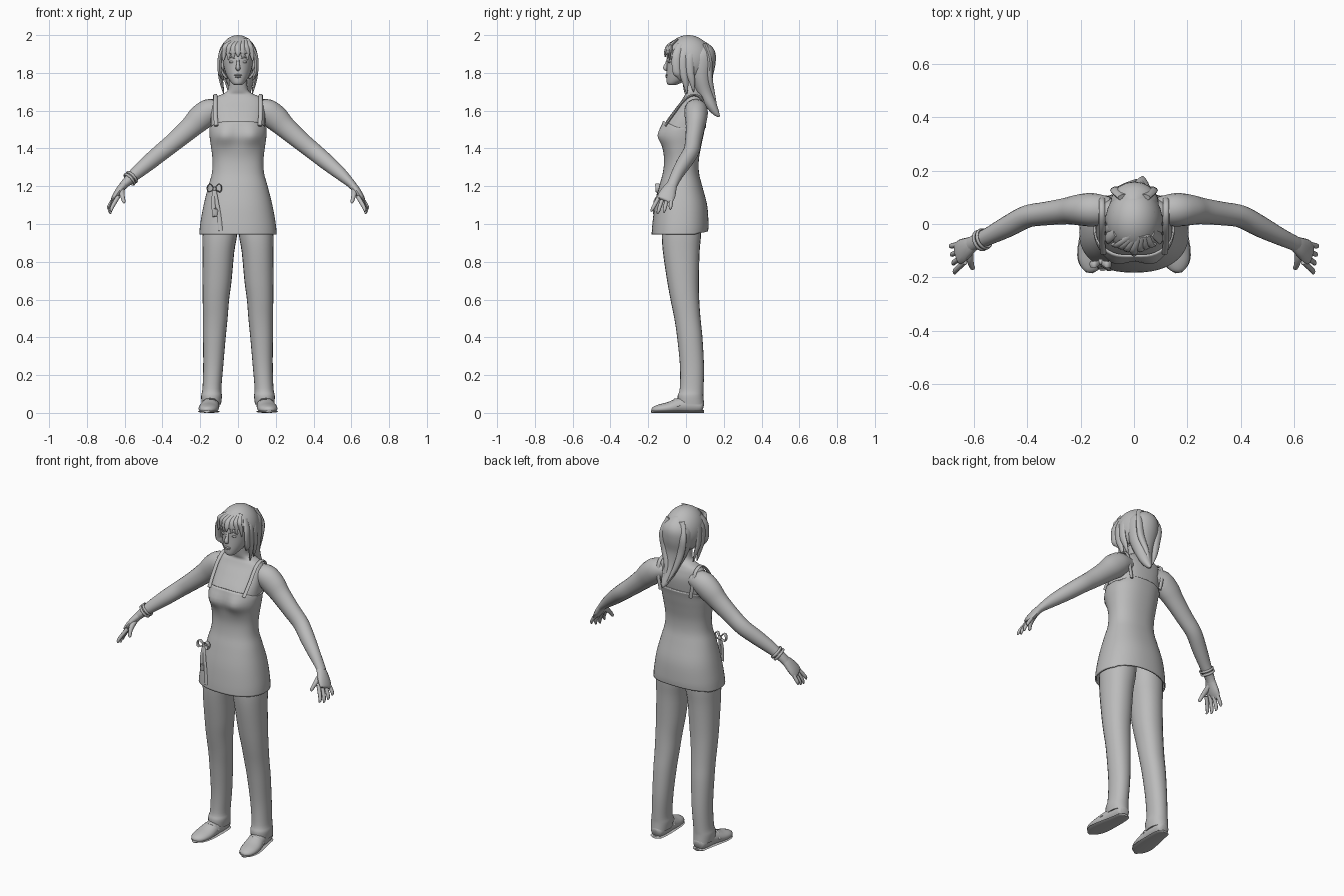
import bpy, bmesh, math
from mathutils import Vector

grey = bpy.data.materials.new("plain grey")
grey.diffuse_color = (0.5, 0.5, 0.5, 1)


def finish(name, bm, thickness=0):
    bmesh.ops.recalc_face_normals(bm, faces=bm.faces)
    me = bpy.data.meshes.new(name)
    bm.to_mesh(me)
    bm.free()
    me.materials.append(grey)
    ob = bpy.data.objects.new(name, me)
    bpy.context.collection.objects.link(ob)
    bpy.context.view_layer.objects.active = ob
    ob.select_set(True)
    bpy.ops.object.shade_smooth_by_angle(angle=math.radians(50))
    ob.select_set(False)
    if thickness:
        mod = ob.modifiers.new("thickness", 'SOLIDIFY')
        mod.thickness = thickness
        mod.offset = -1
    return ob


def spline(rows, steps):
    """Smooth interpolation through rows of numbers."""
    out = []
    for i in range(len(rows) - 1):
        a, b, c, d = (rows[max(0, min(len(rows) - 1, k))] for k in range(i - 1, i + 3))
        for s in range(steps):
            t = s / steps
            out.append([0.5 * (2*q + (r-p)*t + (2*p-5*q+4*r-u)*t*t + (3*q-p-3*r+u)*t**3)
                        for p, q, r, u in zip(a, b, c, d)])
    return out + [list(rows[-1])]


def skin_rings(name, rings, caps=True, closed=False, thickness=0):
    bm = bmesh.new()
    vs = [[bm.verts.new(p) for p in ring] for ring in rings]
    n = len(vs[0])
    pairs = list(zip(vs, vs[1:])) + ([(vs[-1], vs[0])] if closed else [])
    for a, b in pairs:
        for i in range(n):
            j = (i + 1) % n
            bm.faces.new((a[i], a[j], b[j], b[i]))
    if caps and not closed:
        bm.faces.new(vs[0])
        bm.faces.new(vs[-1])
    return finish(name, bm, thickness)


def stack(name, rows, n=32, power=2, steps=4, side=1, shape=None, caps=True, thickness=0):
    """Level sections: z, centre x, half width, front y, back y."""
    rings = []
    for z, cx, hw, yf, yb in spline(rows, steps):
        ring = []
        for i in range(n):
            a = 2 * math.pi * i / n
            c, s = math.cos(a), math.sin(a)
            x = cx + hw * math.copysign(abs(c) ** (2 / power), c)
            y = (yf + yb) / 2 + (yb - yf) / 2 * math.copysign(abs(s) ** (2 / power), s)
            p = Vector((x, y, z))
            if shape:
                p = shape(p)
            ring.append((p.x * side, p.y, p.z))
        rings.append(ring)
    return skin_rings(name, rings, caps, thickness=thickness)


def tube(name, rows, ref=(0, 1, 0), n=14, steps=4, side=1, floor=None, closed=False):
    """Sections across a path: x, y, z, radius along ref, other radius."""
    pts = spline(rows + rows[:1] if closed else rows, steps)
    if closed:
        pts.pop()
    rings, ref, m = [], Vector(ref), len(pts)
    for k, p in enumerate(pts):
        lo, hi = ((k - 1) % m, (k + 1) % m) if closed else (max(k - 1, 0), min(k + 1, m - 1))
        t = (Vector(pts[hi][:3]) - Vector(pts[lo][:3])).normalized()
        u = (ref - t * ref.dot(t)).normalized()
        v = t.cross(u)
        ring = []
        for i in range(n):
            a = 2 * math.pi * i / n
            q = Vector(p[:3]) + u * math.cos(a) * p[3] + v * math.sin(a) * p[4]
            ring.append((q.x * side, q.y, q.z if floor is None else max(q.z, floor)))
        rings.append(ring)
    return skin_rings(name, rings, closed=closed)


def ball(name, loc, scale, keep=None, thickness=0, u=20, v=14):
    bm = bmesh.new()
    bmesh.ops.create_uvsphere(bm, u_segments=u, v_segments=v, radius=1)
    for p in bm.verts:
        p.co = Vector(a + b * c for a, b, c in zip(loc, scale, p.co))
    if keep:
        drop = [f for f in bm.faces if not keep(f.calc_center_median())]
        bmesh.ops.delete(bm, geom=drop, context='FACES')
    return finish(name, bm, thickness)


def bust(p):
    if p.y < 0:
        p.y -= 0.022 * math.exp(-((abs(p.x) - 0.075) / 0.05) ** 2 - ((p.z - 1.47) / 0.055) ** 2)
    return p


def tunic_shape(p):
    p = bust(p)
    if p.z > 1.5:   # lower armholes and back edge
        p.z -= (p.z - 1.5) * (0.8 * min(1, abs(p.x) / 0.15) ** 4 + (0.3 if p.y > 0.03 else 0))
    if p.z < 1.0 and p.y > 0.05:   # hem rises a little behind
        p.z += (1.0 - p.z) * 0.3 * (1 - (p.x / 0.21) ** 2)
    return p


# Upper body and neck
stack("chest_and_neck", [
    (1.36, 0, .125, -.105, .062), (1.45, 0, .142, -.125, .083), (1.53, 0, .145, -.112, .1),
    (1.6, 0, .143, -.065, .107), (1.645, 0, .138, -.03, .1), (1.67, 0, .122, -.014, .092),
    (1.687, 0, .085, -.006, .085), (1.71, 0, .053, -.012, .07), (1.77, 0, .047, -.022, .062)],
    power=2.4, shape=bust)

# Tunic
stack("tunic", [
    (.945, 0, .205, -.182, .117), (1.0, 0, .2, -.178, .119), (1.1, 0, .182, -.165, .112),
    (1.2, 0, .157, -.142, .086), (1.27, 0, .138, -.123, .069), (1.34, 0, .135, -.116, .068),
    (1.41, 0, .143, -.125, .08), (1.47, 0, .151, -.137, .093), (1.545, 0, .152, -.122, .107)],
    n=48, power=2.3, shape=tunic_shape, caps=False, thickness=.008)

for s, label in ((1, "left"), (-1, "right")):
    # Shoulder strap
    tube(label + "_strap", [
        (.115, -.11, 1.52, .011, .006), (.12, -.06, 1.59, .011, .006), (.12, -.01, 1.655, .011, .006),
        (.12, .04, 1.683, .011, .006), (.12, .085, 1.66, .011, .006), (.115, .1, 1.59, .011, .006),
        (.1, .1, 1.51, .011, .006)], ref=(1, 0, 0), n=8, side=s)
    # Trouser leg
    stack(label + "_trouser_leg", [
        (1.06, .09, .088, -.12, .08), (.95, .096, .092, -.128, .08), (.85, .104, .084, -.122, .072),
        (.7, .111, .077, -.1, .068), (.6, .117, .07, -.082, .07), (.5, .12, .065, -.062, .077),
        (.4, .125, .06, -.047, .087), (.25, .131, .053, -.032, .095), (.13, .138, .05, -.033, .093),
        (.09, .14, .055, -.044, .092), (.045, .141, .051, -.042, .096)],
        n=24, power=2.2, side=s)
    # Shoe, sole and instep strap
    tube(label + "_shoe", [
        (.14, .093, .035, .015, .015), (.14, .08, .037, .036, .036), (.142, .03, .04, .044, .045),
        (.147, -.03, .038, .047, .043), (.155, -.09, .026, .053, .032), (.161, -.14, .02, .047, .025),
        (.165, -.17, .016, .029, .017), (.166, -.181, .013, .008, .006)],
        ref=(1, 0, 0), n=20, side=s, floor=.004)
    tube(label + "_sole", [
        (.14, .096, .007, .018, .007), (.14, .08, .007, .038, .007), (.142, .02, .007, .046, .007),
        (.155, -.09, .007, .056, .007), (.162, -.15, .007, .046, .007), (.166, -.183, .007, .012, .007)],
        ref=(1, 0, 0), n=12, side=s)
    tube(label + "_shoe_strap", [
        (.102, -.035, .04, .01, .004), (.12, -.05, .068, .01, .004), (.15, -.054, .073, .01, .004),
        (.18, -.05, .062, .01, .004), (.197, -.04, .035, .01, .004)], n=8, side=s)
    # Arm
    tube(label + "_arm", [
        (.09, .05, 1.61, .05, .045), (.15, .053, 1.597, .062, .066), (.2, .053, 1.56, .059, .068),
        (.25, .049, 1.512, .05, .058), (.33, .039, 1.442, .044, .05), (.4, .028, 1.385, .042, .046),
        (.47, -.008, 1.327, .04, .042), (.54, -.044, 1.268, .033, .034), (.592, -.068, 1.22, .029, .024),
        (.61, -.077, 1.2, .029, .021)], n=20, side=s)
    # Hand
    tube(label + "_palm", [
        (.598, -.07, 1.214, .026, .02), (.62, -.085, 1.188, .036, .021),
        (.643, -.1, 1.155, .045, .019), (.66, -.11, 1.13, .042, .013), (.664, -.113, 1.124, .03, .006)],
        side=s)
    for k, name in enumerate(("little", "ring", "middle", "index")):
        y, spread = -.076 - .022 * k, -.008 - .012 * k
        drop = (.052, .068, .074, .062)[k]
        x = .661 - .005 * k
        tube(f"{label}_{name}_finger", [
            (x - .012, y, 1.145, .011, .011), (x + .012, y + spread * .5, 1.13 - drop * .4, .0105, .0105),
            (x + .024, y + spread * .8, 1.13 - drop * .8, .009, .009),
            (x + .024, y + spread, 1.128 - drop, .004, .004)], n=8, steps=3, side=s)
    tube(label + "_thumb", [
        (.615, -.09, 1.185, .015, .015), (.615, -.125, 1.163, .015, .015),
        (.61, -.15, 1.14, .011, .011), (.604, -.164, 1.118, .009, .009),
        (.602, -.168, 1.11, .003, .003)], ref=(1, 0, 0), n=10, side=s)
    # Eye, brow and ear
    ball(label + "_eye", (s * .034, -.088, 1.858), (.015, .008, .006), u=12, v=8)
    tube(label + "_brow", [(.016, -.1, 1.877, .003, .002), (.036, -.094, 1.883, .004, .003),
                           (.055, -.076, 1.876, .002, .002)], n=6, side=s)
    ball(label + "_ear", (s * .082, .01, 1.84), (.012, .02, .032), u=12, v=8)
    # Hair hanging beside the face
    for k in range(3):
        y = -.05 + .035 * k
        low = (1.76, 1.69, 1.7)[k]
        tube(f"{label}_side_lock_{k + 1}", [
            (.07, y + .02, 1.95, .018, .008), (.094, y, 1.89, .024, .012), (.097, y, 1.81, .022, .011),
            (.088, y + .012, (1.81 + low) / 2, .016, .01), (.076, y + .02, low, .003, .003)],
            n=10, side=s)

# Head and face
stack("head", [
    (1.735, 0, .018, -.09, -.055), (1.745, 0, .032, -.101, -.03), (1.77, 0, .051, -.104, .03),
    (1.8, 0, .066, -.103, .07), (1.84, 0, .077, -.101, .095), (1.88, 0, .082, -.1, .105),
    (1.92, 0, .078, -.09, .1), (1.96, 0, .055, -.06, .07), (1.975, 0, .02, -.02, .03)], n=28)
tube("nose", [(0, -.097, 1.872, .007, .005), (0, -.104, 1.85, .008, .007), (0, -.11, 1.828, .012, .012),
              (0, -.106, 1.818, .011, .008), (0, -.1, 1.813, .004, .004)], ref=(1, 0, 0), n=10)
for name, z, w in (("upper_lip", 1.788, .021), ("lower_lip", 1.779, .017)):
    ball(name, (0, -.1, z), (w, .01, .0055), u=12, v=8)

# Hair cap, fringe and ponytail
ball("hair_cap", (0, .012, 1.87), (.106, .126, .13), thickness=.012, u=32, v=24,
     keep=lambda c: not (c.y < -.01 and c.z < 1.905) and c.z > 1.77)
for k in range(7):
    x = -.072 + .024 * k
    tube(f"fringe_lock_{k + 1}", [
        (.02 + x * .4, -.045, 1.978, .012, .006), (x * .85, -.093 + abs(x) * .2, 1.945, .015, .008),
        (x, -.108 + abs(x) * .45, 1.91, .014, .008),
        (x * 1.08, -.11 + abs(x) * .5, 1.884 - abs(x) * .3, .003, .003)],
        ref=(1, 0, 0), n=8)
tube("ponytail", [
    (0, .06, 1.965, .03, .03), (0, .073, 1.91, .082, .078), (.003, .077, 1.85, .09, .08),
    (.01, .083, 1.77, .076, .06), (.018, .105, 1.69, .05, .042), (.026, .137, 1.625, .034, .028),
    (.03, .162, 1.585, .018, .016), (.032, .178, 1.568, .003, .003)], ref=(1, 0, 0), n=20)
for s, label in ((1, "left"), (-1, "right")):
    tube(label + "_back_lock", [
        (s * .04, .1, 1.95, .022, .012), (s * .065, .125, 1.87, .024, .014),
        (s * .055, .125, 1.78, .022, .016), (s * .03, .14, 1.69, .016, .014),
        (.02 + s * .012, .165, 1.6, .004, .004)], ref=(1, 0, 0), n=10)

# Side bow: two loops, knot and two tails
ball("bow_knot", (-.125, -.142, 1.185), (.012, .012, .014), u=12, v=8)
for s, label in ((1, "inner"), (-1, "outer")):
    tube(label + "_bow_loop", [
        (-.125, -.142, 1.185, .008, .003), (-.125 + s * .022, -.152, 1.212, .012, .003),
        (-.125 + s * .038, -.15, 1.195, .012, .003), (-.125 + s * .03, -.15, 1.17, .012, .003)],
        n=8, closed=True)
    tube(label + "_bow_tail", [
        (-.125, -.145, 1.185, .009, .004), (-.122 + s * .009, -.158, 1.12, .01, .004),
        (-.112 + s * .012, -.166, 1.04, .011, .004),
        (-.105 + s * .012, -.172, .965 if s > 0 else 1.08, .012, .004)], ref=(1, 0, 0), n=8)

# Bracelets around the right wrist
axis = Vector((-.69, -.32, -.64)).normalized()
side_a = (Vector((0, 1, 0)) - axis * axis.y).normalized()
side_b = axis.cross(side_a)
for k in range(2):
    mid = Vector((-.562, -.056, 1.248)) + axis * .018 * k
    ring = [mid + side_a * math.cos(a) * .037 + side_b * math.sin(a) * .036
            for a in (math.pi * i / 6 for i in range(12))]
    tube(f"bracelet_{k + 1}", [(*p, .007, .005) for p in ring], ref=axis, n=8, steps=2, closed=True)
